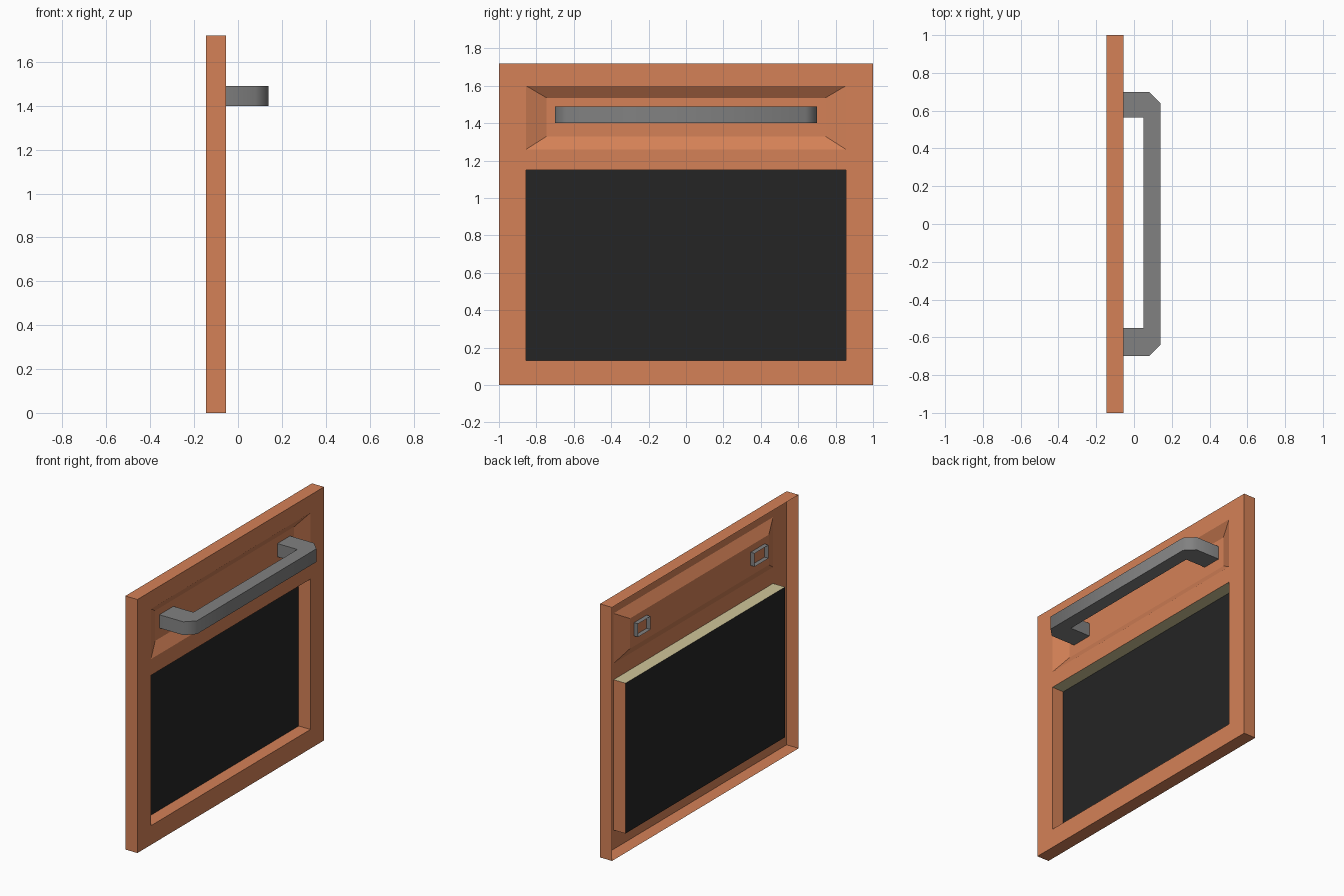
import bpy, bmesh, math

cube = bpy.data.objects.get("Cube")
if cube:
    bpy.data.objects.remove(cube, do_unlink=True)


def material(name, r, g, b):
    m = bpy.data.materials.new(name)
    m.use_nodes = True
    m.diffuse_color = (r, g, b, 1)
    m.node_tree.nodes["Principled BSDF"].inputs["Base Color"].default_value = (r, g, b, 1)
    return m


copper = material("copper enamel", 0.66, 0.22, 0.095)
cream = material("cream trim", 0.63, 0.56, 0.32)
steel = material("grey metal", 0.22, 0.22, 0.22)
black = material("black glass", 0.018, 0.018, 0.018)

FRONT, BACK, FLOOR = -0.055, -0.145, -0.10
HEIGHT = 1.72
SIDE = 0.855                      # half width of both openings
WIN_LOW, WIN_HIGH = 0.13, 1.15
REC_LOW, REC_HIGH = 1.26, 1.60


def rect(bm, x, half, low, high):
    """Four corners of an upright rectangle, anticlockwise seen from the front."""
    return [bm.verts.new((x, y, z)) for y, z in
            ((-half, low), (half, low), (half, high), (-half, high))]


def walls(bm, a, b):
    """Join two rectangles: bottom, left, top and right walls."""
    return [bm.faces.new((a[i], a[(i + 1) % 4], b[(i + 1) % 4], b[i])) for i in range(4)]


def finish(bm, name, mats):
    mesh = bpy.data.meshes.new(name)
    bm.to_mesh(mesh)
    bm.free()
    for m in mats:
        mesh.materials.append(m)
    obj = bpy.data.objects.new(name, mesh)
    bpy.context.collection.objects.link(obj)
    return obj


# Door shell: pierced front sheet, folded outer rim, window surround, handle recess
bm = bmesh.new()
cols = (-1, -SIDE, SIDE, 1)
rows = (0, WIN_LOW, WIN_HIGH, REC_LOW, REC_HIGH, HEIGHT)
grid = [[bm.verts.new((FRONT, y, z)) for y in cols] for z in rows]
for r in range(5):
    for c in range(3):
        if c == 1 and r in (1, 3):
            continue              # window and recess openings
        bm.faces.new((grid[r][c], grid[r][c + 1], grid[r + 1][c + 1], grid[r + 1][c]))

walls(bm, rect(bm, BACK, 1, 0, HEIGHT), rect(bm, FRONT, 1, 0, HEIGHT))
surround = walls(bm, rect(bm, FRONT, SIDE, WIN_LOW, WIN_HIGH),
                 rect(bm, BACK, SIDE, WIN_LOW, WIN_HIGH))
surround[2].material_index = 1    # cream top of the window surround
floor = rect(bm, FLOOR, 0.745, 1.33, 1.535)
walls(bm, rect(bm, FRONT, SIDE, REC_LOW, REC_HIGH), floor)
bm.faces.new(floor)
bmesh.ops.remove_doubles(bm, verts=bm.verts, dist=0.0001)
finish(bm, "door_shell", [copper, cream])

# Window glass closing the back of the surround
bm = bmesh.new()
bm.faces.new(rect(bm, BACK + 0.002, SIDE, WIN_LOW, WIN_HIGH))
finish(bm, "window_glass", [black])

# Handle: bracket profile extruded upwards, feet left open at the back
FOOT = -0.13
profile = [(FOOT, -0.70), (0.08, -0.70), (0.14, -0.64), (0.14, 0.64), (0.08, 0.70),
           (FOOT, 0.70), (FOOT, 0.565), (0.05, 0.565), (0.05, -0.55), (FOOT, -0.55)]
bm = bmesh.new()
low = [bm.verts.new((x, y, 1.40)) for x, y in profile]
high = [bm.verts.new((x, y, 1.49)) for x, y in profile]
bm.faces.new(low[::-1])
bm.faces.new(high)
for i in range(len(profile)):
    j = (i + 1) % len(profile)
    if profile[i][0] == FOOT and profile[j][0] == FOOT:
        continue
    bm.faces.new((low[i], low[j], high[j], high[i]))
handle = finish(bm, "handle", [steel])
bpy.context.view_layer.objects.active = handle
handle.select_set(True)
bpy.ops.object.shade_smooth_by_angle(angle=math.radians(50))
